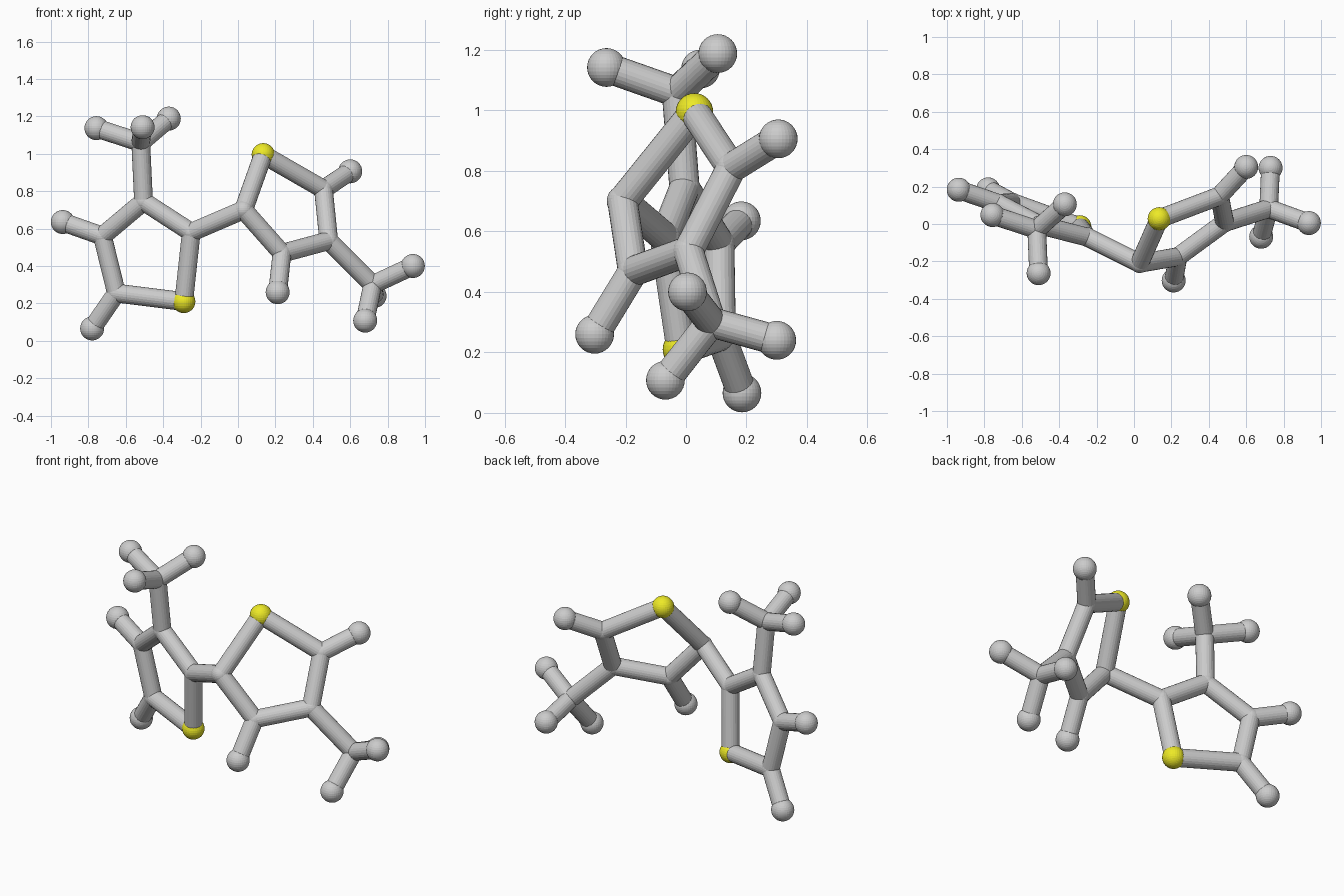
import bpy
from mathutils import Vector

if "Cube" in bpy.data.objects:
    bpy.data.objects.remove(bpy.data.objects["Cube"])

STICK, JOINT, BALL = 0.05, 0.052, 0.064

# Atom centres: joints (j), hydrogen balls (h), sulphur balls (s)
left = {
    "s": (-0.29, -0.015, 0.21), "j2": (-0.25, -0.07, 0.58),
    "j3": (-0.505, -0.005, 0.745), "j4": (-0.725, 0.11, 0.56),
    "j5": (-0.65, 0.115, 0.255), "jm": (-0.52, -0.03, 1.06),
    "h4": (-0.937, 0.183, 0.635), "h5": (-0.78, 0.185, 0.066),
    "ha": (-0.757, 0.048, 1.137), "hb": (-0.51, -0.263, 1.142),
    "hc": (-0.37, 0.105, 1.188),
}
right = {
    "s": (0.135, 0.028, 0.995), "j2": (0.03, -0.21, 0.70),
    "j3": (0.235, -0.175, 0.468), "j4": (0.485, 0.008, 0.535),
    "j5": (0.457, 0.15, 0.81), "jm": (0.72, 0.083, 0.30),
    "h3": (0.212, -0.302, 0.26), "h5": (0.60, 0.305, 0.906),
    "ha": (0.935, 0.005, 0.40), "hb": (0.73, 0.30, 0.24),
    "hc": (0.68, -0.068, 0.108),
}
ring = ["s j2", "j2 j3", "j3 j4", "j4 j5", "j5 s", "j5 h5",
        "jm ha", "jm hb", "jm hc"]

yellow = bpy.data.materials.new("yellow")
yellow.diffuse_color = (0.85, 0.82, 0.02, 1)
yellow.use_nodes = True
yellow.node_tree.nodes["Principled BSDF"].inputs["Base Color"].default_value = yellow.diffuse_color


def ball(name, p, r):
    bpy.ops.mesh.primitive_uv_sphere_add(segments=32, ring_count=16, radius=r, location=p)
    ob = bpy.context.object
    ob.name = name
    return ob


def stick(name, a, b):
    a, b = Vector(a), Vector(b)
    d = b - a
    bpy.ops.mesh.primitive_cylinder_add(vertices=24, radius=STICK, depth=d.length,
                                        location=(a + b) / 2)
    ob = bpy.context.object
    ob.name = name
    ob.rotation_euler = d.to_track_quat('Z', 'Y').to_euler()


def half(side, atoms, bonds):
    # Balls at the ends, small joints where sticks meet
    for key, p in atoms.items():
        if key == "s":
            ball(side + "_yellow_ball", p, 0.062).data.materials.append(yellow)
        elif key[0] == "h":
            ball(side + "_end_ball_" + key[1], p, BALL)
        else:
            ball(side + "_joint_" + key[1], p, JOINT)
    # Sticks
    for pair in bonds:
        a, b = pair.split()
        stick(f"{side}_stick_{a}_{b}", atoms[a], atoms[b])


half("left", left, ring + ["j3 jm", "j4 h4"])
half("right", right, ring + ["j4 jm", "j3 h3"])
# Stick linking the two rings
stick("link_stick", left["j2"], right["j2"])
